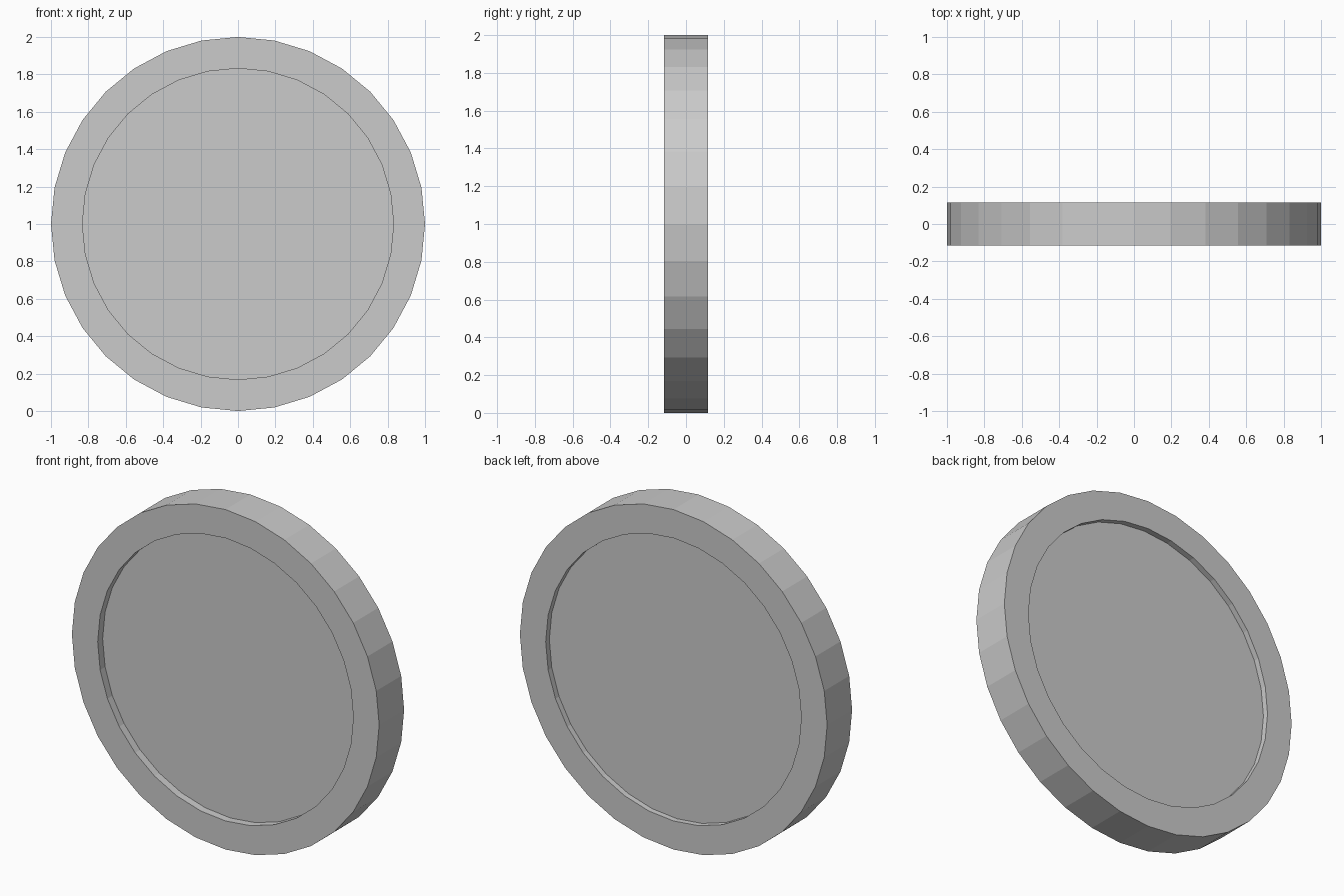
import bpy, bmesh
from math import sin, cos, tau

if "Cube" in bpy.data.objects:
    bpy.data.objects.remove(bpy.data.objects["Cube"])

SIDES = 32
R_OUT, R_IN = 1.0, 0.832
HALF = 0.116
FRONT_DEPTH, BACK_DEPTH = 0.046, 0.034

bm = bmesh.new()


def ring(radius, y):
    return [bm.verts.new((radius * sin(tau * i / SIDES), y, 1 + radius * cos(tau * i / SIDES)))
            for i in range(SIDES)]


# Profile from the front recess floor, over the rim, to the back recess floor
profile = [(R_IN, -HALF + FRONT_DEPTH), (R_IN, -HALF), (R_OUT, -HALF),
           (R_OUT, HALF), (R_IN, HALF), (R_IN, HALF - BACK_DEPTH)]
rings = [ring(r, y) for r, y in profile]
for a, b in zip(rings, rings[1:]):
    for i in range(SIDES):
        j = (i + 1) % SIDES
        bm.faces.new((a[i], a[j], b[j], b[i]))

# Recessed discs on both sides
bm.faces.new(rings[0])
bm.faces.new(rings[-1])
bmesh.ops.recalc_face_normals(bm, faces=bm.faces)

mesh = bpy.data.meshes.new("coin")
bm.to_mesh(mesh)
bm.free()
coin = bpy.data.objects.new("coin", mesh)
bpy.context.collection.objects.link(coin)
